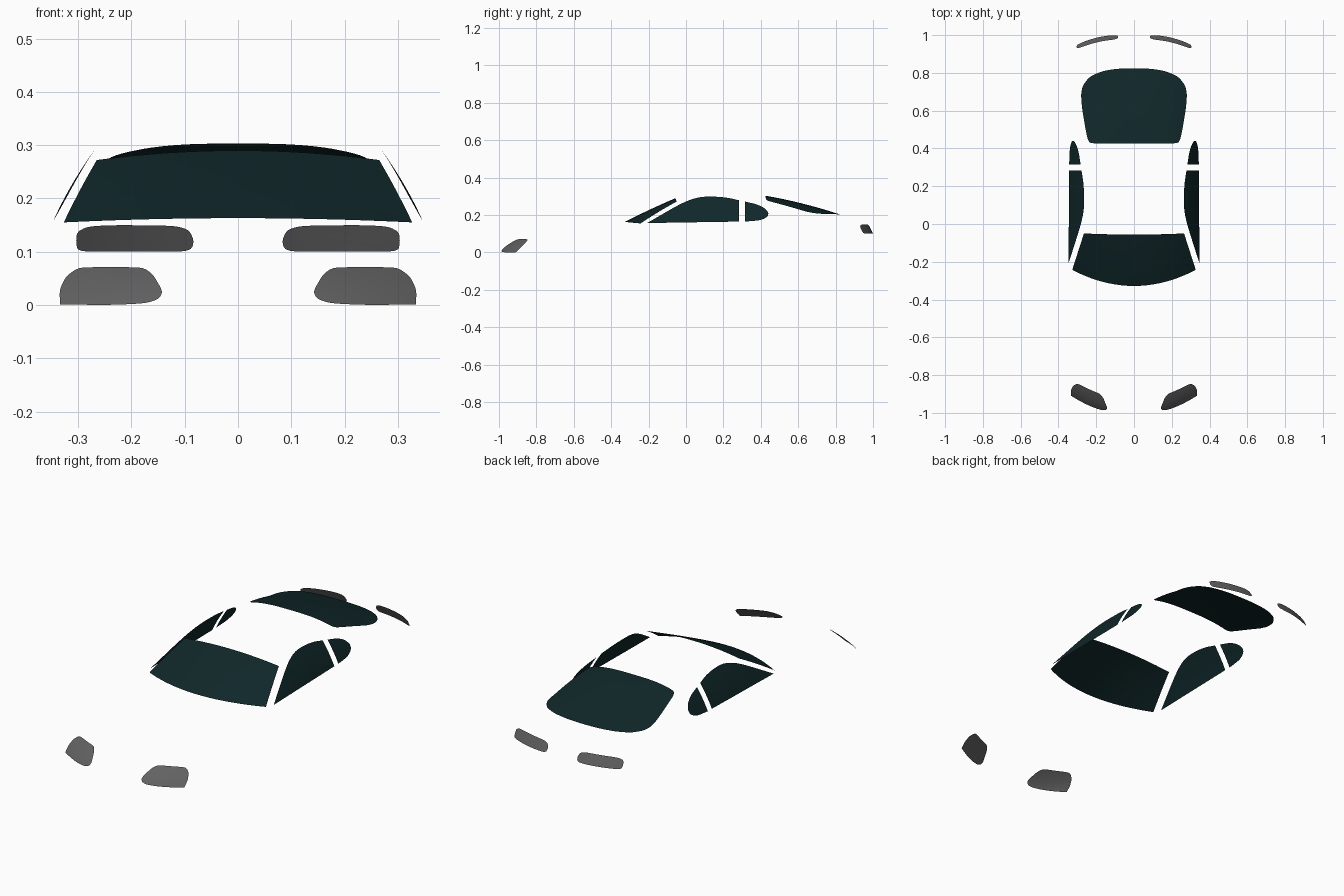
import bpy, bmesh, math
from mathutils import Vector

cube = bpy.data.objects.get("Cube")
if cube:
    bpy.data.objects.remove(cube, do_unlink=True)


def material(name, color):
    m = bpy.data.materials.new(name)
    m.use_nodes = True
    m.diffuse_color = color
    m.node_tree.nodes["Principled BSDF"].inputs["Base Color"].default_value = color
    return m


glass = material("dark teal glass", (0.005, 0.02, 0.022, 1))
lens = material("grey lens", (0.12, 0.12, 0.12, 1))


def outline(runs, step):
    """Round each run by corner cutting, keep the joints sharp, even out long edges."""
    loop = []
    for run in runs:
        pts = [Vector(p) for p in run]
        for _ in range(2 if len(pts) > 2 else 0):
            cut = [pts[0]]
            for a, b in zip(pts, pts[1:]):
                cut += [a.lerp(b, 0.2), a.lerp(b, 0.8)]
            pts = cut + [pts[-1]]
        for a, b in zip(pts, pts[1:]):
            n = max(1, math.ceil((b - a).length / step))
            loop += [a.lerp(b, i / n) for i in range(n)]
    return [p for i, p in enumerate(loop) if (p - loop[i - 1]).length > 1e-5]


def sheet(name, runs, surface, mat, outward, side=1, step=0.03, rings=6):
    """Fill a flat outline with rings and lay it on a curved surface."""
    loop = outline(runs, step)
    mid = sum(loop, Vector((0, 0))) / len(loop)
    bm = bmesh.new()

    def vert(p):
        x, y, z = surface(p.x, p.y)
        return bm.verts.new((x * side, y, z))

    centre = vert(mid)
    grid = [[vert(mid.lerp(p, r / rings)) for p in loop] for r in range(1, rings + 1)]
    for i in range(len(loop)):
        bm.faces.new((centre, grid[0][i - 1], grid[0][i]))
        for inner, outer in zip(grid, grid[1:]):
            bm.faces.new((inner[i - 1], outer[i - 1], outer[i], inner[i]))
    # Turn the sheet to face away from the body
    bm.normal_update()
    facing = sum((f.normal * f.calc_area() for f in bm.faces), Vector())
    if facing.dot(Vector((outward[0] * side, outward[1], outward[2]))) < 0:
        bmesh.ops.reverse_faces(bm, faces=bm.faces)
    for f in bm.faces:
        f.smooth = True
    me = bpy.data.meshes.new(name)
    bm.to_mesh(me)
    bm.free()
    me.materials.append(mat)
    bpy.context.collection.objects.link(bpy.data.objects.new(name, me))


# Surfaces: each maps outline coordinates to a point in space
def windshield_at(u, v):
    low = Vector((0.327 * u, -0.328 + 0.085 * u * u, 0.163 - 0.008 * u * u))
    high = Vector((0.265 * u, -0.056 + 0.006 * u * u, 0.290 - 0.018 * u * u))
    return low.lerp(high, v) + Vector((0, 0, 0.012 * v * (1 - v)))


def rear_at(x, y):
    d = y - 0.42
    sag = 0.035 * abs(x / 0.27) ** 3 * min(1, 1 - (y - 0.65) * 3.3)
    return x, y, 0.304 - 0.17 * d - 0.2 * d * d - sag


def side_at(y, z):
    t = (z - 0.157) / 0.14
    bow = 0.02 * t * (1 - t) * min(1, max(0, (y + 0.2) / 0.3))
    return 0.347 - 0.082 * t + bow, y, z


def headlight_at(x, z):
    d = x - 0.15
    return x, -0.995 + 0.3 * d + 0.9 * d * d + 0.8 * z + 6 * z * z, z


def taillight_at(x, z):
    return x, 1.0 - 0.5 * (z - 0.1) - 0.05 * ((x - 0.085) / 0.215) ** 2, z


# Windshield
sheet("windshield", [[(-1, 0), (1, 0)], [(1, 0), (1, 1)], [(1, 1), (-1, 1)], [(-1, 1), (-1, 0)]],
      windshield_at, glass, (0, -1, 1), step=0.1)

# Rear window, outlined on one half and mirrored
half = [(0, 0.426), (0.21, 0.426), (0.238, 0.432), (0.25, 0.465), (0.275, 0.61), (0.281, 0.69),
        (0.27, 0.735), (0.235, 0.78), (0.17, 0.809), (0.09, 0.822), (0, 0.825)]
sheet("rear_window", [half + [(-x, y) for x, y in half[-2::-1]]], rear_at, glass, (0, 1, 1), rings=8)

# Side windows and lamps
front_pane = [
    [(-0.208, 0.157), (0.283, 0.165)],
    [(0.283, 0.165), (0.283, 0.279)],
    [(0.283, 0.279), (0.23, 0.291), (0.18, 0.297), (0.128, 0.299), (0.085, 0.297), (0.045, 0.289),
     (0, 0.273), (-0.06, 0.243), (-0.208, 0.157)],
]
quarter_pane = [
    [(0.315, 0.165), (0.315, 0.272)],
    [(0.315, 0.272), (0.38, 0.257), (0.42, 0.237), (0.441, 0.213), (0.438, 0.194),
     (0.42, 0.181), (0.39, 0.171), (0.315, 0.165)],
]
headlight = [
    [(0.334, 0.001), (0.335, 0.028), (0.324, 0.052), (0.308, 0.065), (0.293, 0.071), (0.194, 0.071),
     (0.176, 0.069), (0.16, 0.058), (0.143, 0.029), (0.143, 0.02), (0.151, 0.01), (0.175, 0.003),
     (0.24, 0), (0.334, 0.001)],
]
taillight = [
    [(0.2, 0.1), (0.282, 0.1), (0.301, 0.103), (0.304, 0.118), (0.302, 0.137), (0.283, 0.147),
     (0.24, 0.15), (0.119, 0.149), (0.092, 0.141), (0.083, 0.122), (0.086, 0.106), (0.102, 0.1),
     (0.2, 0.1)],
]
for label, side in (("left", 1), ("right", -1)):
    sheet(label + "_side_window", front_pane, side_at, glass, (1, 0, 0.5), side)
    sheet(label + "_quarter_window", quarter_pane, side_at, glass, (1, 0, 0.5), side)
    sheet(label + "_headlight", headlight, headlight_at, lens, (0, -1, 0.5), side, 0.02)
    sheet(label + "_taillight", taillight, taillight_at, lens, (0, 1, 0.2), side, 0.02)
